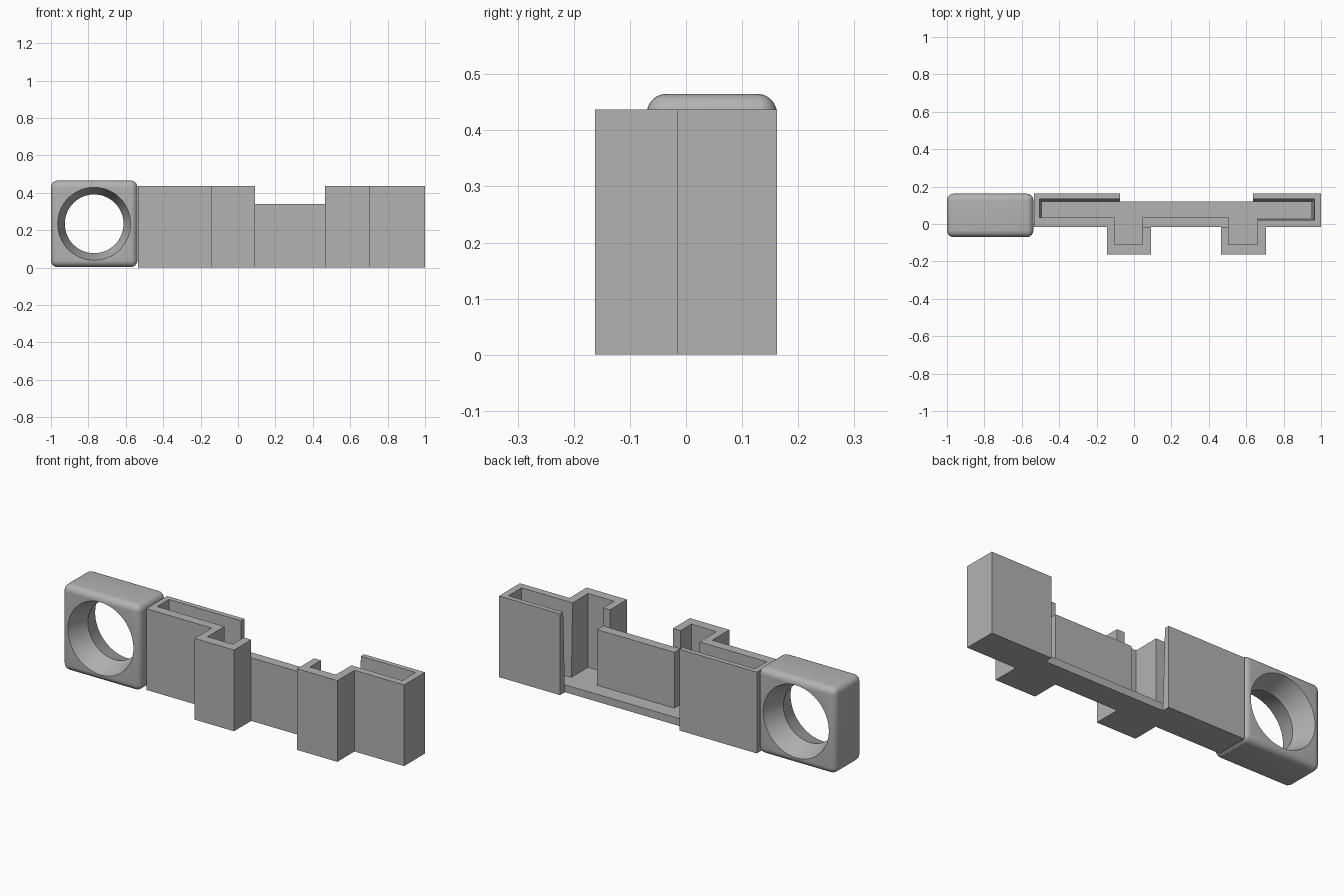
import bpy, bmesh, math

if "Cube" in bpy.data.objects:
    bpy.data.objects.remove(bpy.data.objects["Cube"])

grey = bpy.data.materials.new("light grey")
grey.diffuse_color = (0.45, 0.45, 0.45, 1)
grey.use_nodes = True
grey.node_tree.nodes["Principled BSDF"].inputs["Base Color"].default_value = grey.diffuse_color


def add_object(name, bm):
    bmesh.ops.recalc_face_normals(bm, faces=bm.faces)
    mesh = bpy.data.meshes.new(name)
    bm.to_mesh(mesh)
    bm.free()
    mesh.materials.append(grey)
    ob = bpy.data.objects.new(name, mesh)
    bpy.context.collection.objects.link(ob)
    return ob


def prism(name, bottom, z0, z1, top=None):
    """Plan outline raised from z0 to z1; a different top outline gives draft."""
    bm = bmesh.new()
    lo = [bm.verts.new((x, y, z0)) for x, y in bottom]
    hi = [bm.verts.new((x, y, z1)) for x, y in (top or bottom)]
    bm.faces.new(lo[::-1])
    bm.faces.new(hi)
    for i in range(len(lo)):
        j = (i + 1) % len(lo)
        bm.faces.new((lo[i], lo[j], hi[j], hi[i]))
    return add_object(name, bm)


H, FLOOR, MID = 0.437, 0.04, 0.34          # wall, floor and middle panel heights
BACK, FRONT, BUMP = 0.162, -0.016, -0.162  # outer wall planes


def left_outline(x, y):
    return [(-0.075, BACK), (-0.535, BACK), (-0.535, FRONT), (-0.145, FRONT),
            (-0.145, BUMP), (0.09, BUMP), (0.09, FRONT), (0.045, FRONT),
            (0.045, -0.11), (-0.105, -0.11), (-0.105, 0.035), (x, 0.035),
            (x, y), (-0.075, y)]


def right_outline(x, y, yf):
    return [(0.637, BACK), (1.0, BACK), (1.0, FRONT), (0.705, FRONT),
            (0.705, BUMP), (0.465, BUMP), (0.465, FRONT), (0.505, FRONT),
            (0.505, -0.11), (0.66, -0.11), (0.66, yf), (x, yf),
            (x, y), (0.637, y)]


# Walls of the two pockets, slightly thicker at the bottom
prism("left_pocket_wall", left_outline(-0.495, 0.12), 0, H, left_outline(-0.506, 0.135))
prism("right_pocket_wall", right_outline(0.953, 0.12, 0.033), 0, H,
      right_outline(0.964, 0.135, 0.022))

# Low panel between the pockets
prism("middle_panel", [(0.09, FRONT), (0.465, FRONT), (0.505, FRONT), (0.505, 0.035),
                       (0.045, 0.035), (0.045, FRONT)], 0, MID)

# Thin floor filling the pockets
prism("floor", [(-0.495, 0.12), (-0.495, 0.035), (-0.105, 0.035), (-0.105, -0.11),
                (0.045, -0.11), (0.045, 0.035), (0.505, 0.035), (0.505, -0.11),
                (0.66, -0.11), (0.66, 0.033), (0.953, 0.033), (0.953, 0.12)], 0, FLOOR)

# Rounded block of the end ring
CX, CY, CZ = -0.769, 0.046, 0.234
SIZE = (0.462, 0.232, 0.462)
bm = bmesh.new()
bmesh.ops.create_cube(bm, size=1)
for v in bm.verts:
    v.co = (CX + v.co.x * SIZE[0], CY + v.co.y * SIZE[1], CZ + v.co.z * SIZE[2])
bmesh.ops.bevel(bm, geom=bm.edges[:], offset=0.035, segments=6, profile=0.5, affect='EDGES')
ring = add_object("end_ring", bm)

# Hourglass cutter for the hole
bm = bmesh.new()
N, HALF = 64, SIZE[1] / 2
rows = []
for dy, r in ((-HALF - 0.03, 0.205), (0, 0.157), (HALF + 0.03, 0.205)):
    rows.append([bm.verts.new((CX + r * math.cos(a), CY + dy, CZ + r * math.sin(a)))
                 for a in (2 * math.pi * i / N for i in range(N))])
for a, b in zip(rows, rows[1:]):
    for i in range(N):
        j = (i + 1) % N
        bm.faces.new((a[i], a[j], b[j], b[i]))
bm.faces.new(rows[0])
bm.faces.new(rows[-1])
cutter = add_object("hole_cutter", bm)
cutter.hide_render = True

cut = ring.modifiers.new("hole", 'BOOLEAN')
cut.operation, cut.solver, cut.object = 'DIFFERENCE', 'EXACT', cutter
bpy.context.view_layer.objects.active = ring
ring.select_set(True)
bpy.ops.object.modifier_apply(modifier=cut.name)
bpy.data.objects.remove(cutter)
bpy.ops.object.shade_smooth_by_angle(angle=math.radians(30))
